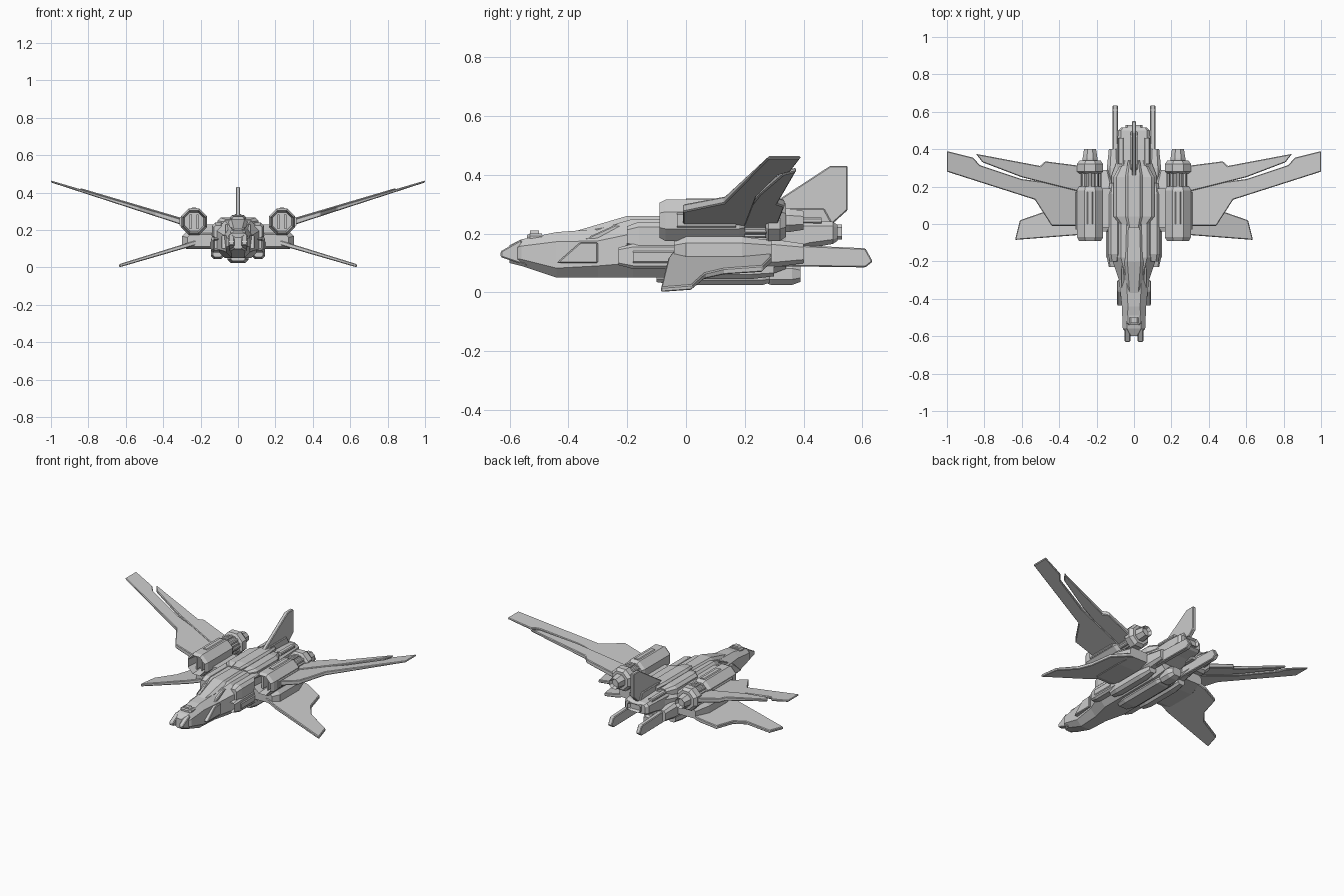
import bpy, bmesh, math

if "Cube" in bpy.data.objects:
    bpy.data.objects.remove(bpy.data.objects["Cube"], do_unlink=True)


def finish(name, bm, mirror):
    """Turn a bmesh into an object with consistent normals."""
    bmesh.ops.recalc_face_normals(bm, faces=bm.faces)
    mesh = bpy.data.meshes.new(name)
    bm.to_mesh(mesh)
    bm.free()
    obj = bpy.data.objects.new(name, mesh)
    bpy.context.collection.objects.link(obj)
    if mirror:
        obj.modifiers.new("Mirror", "MIRROR").use_mirror_merge = False
    return obj


def skin(bm, rings):
    """Bridge equal vertex rings and return the two end caps."""
    for ring, following in zip(rings, rings[1:]):
        for i in range(len(ring)):
            bm.faces.new((ring[i - 1], ring[i], following[i], following[i - 1]))
    return bm.faces.new(rings[0]), bm.faces.new(rings[-1])


def loft(name, sections, x=0, cut=.5, hollow_front=0, hollow_back=0):
    """Chamfered hull along y from sections of (y, half width, low z, high z).
    A hull placed off the centre line is mirrored; its ends can be hollowed."""
    bm = bmesh.new()
    rings = []
    for y, width, low, high in sections:
        tall, middle = (high - low) / 2, (high + low) / 2
        chamfer = cut * min(width, tall)
        corner = [(width - chamfer, tall), (width, tall - chamfer)]
        half = corner + [(px, -pz) for px, pz in reversed(corner)]
        ring = half + [(-px, -pz) for px, pz in half]
        rings.append([bm.verts.new((x + px, y, middle + pz)) for px, pz in ring])
    front, back = skin(bm, rings)
    bmesh.ops.recalc_face_normals(bm, faces=bm.faces)
    for cap, depth in ((front, hollow_front), (back, -hollow_back)):
        if depth:
            bmesh.ops.inset_individual(bm, faces=[cap], thickness=.01)
            bmesh.ops.translate(bm, verts=cap.verts, vec=(0, depth, 0))
    return finish(name, bm, mirror=x != 0)


def hull(name, y, z, width, front=0, back=0, shrink=.7, **options):
    """Straight hull whose ends narrow over the front and back lengths."""
    middle, tall = sum(z) / 2, (z[1] - z[0]) / 2

    def section(at, scale):
        return at, width * scale, middle - tall * scale, middle + tall * scale

    sections = [section(y[0] + front, 1), section(y[1] - back, 1)]
    if front:
        sections.insert(0, section(y[0], shrink))
    if back:
        sections.append(section(y[1], shrink))
    return loft(name, sections, **options)


def slab(name, outline, sides, mirror=False):
    """Thin bevelled panel; each of the two side functions places the outline in space."""
    bm = bmesh.new()
    skin(bm, [[bm.verts.new(place(*point)) for point in outline] for place in sides])
    bevel = finish(name, bm, mirror).modifiers.new("Bevel", "BEVEL")
    bevel.width, bevel.segments = .004, 1


def wing(name, outline, height, thickness):
    """Pair of canted wing panels with an outline in (x, y)."""
    slab(name, outline, (lambda x, y: (x, y, height(x) - thickness(x) / 2),
                         lambda x, y: (x, y, height(x) + thickness(x) / 2)), mirror=True)


def upright(name, outline, x, width):
    """Vertical plate with an outline in (y, z), paired when off centre."""
    slab(name, outline, (lambda y, z: (x - width, y, z),
                         lambda y, z: (x + width, y, z)), mirror=x != 0)


# Fuselage and nose
loft("fuselage", [(-.6, .03, .1, .16), (-.56, .06, .09, .18), (-.44, .065, .05, .205),
                  (-.3, .08, .05, .215), (-.18, .12, .05, .25), (.26, .12, .05, .25),
                  (.34, .09, .08, .25)])
upright("nose_prong", [(-.63, .12), (-.63, .14), (-.56, .18), (-.54, .09)], x=.035, width=.015)
hull("nose_sensor_frame", y=(-.54, -.49), z=(.17, .2), width=.04, front=.01)
hull("nose_sensor", y=(-.53, -.5), z=(.17, .21), width=.025)
upright("nose_cheek", [(-.44, .1), (-.36, .17), (-.3, .17), (-.3, .1)], x=.07, width=.02)
loft("canopy", [(-.37, .03, .19, .21), (-.2, .06, .19, .26), (.03, .05, .2, .26)], cut=.7)
upright("canopy_rail", [(-.35, .18), (-.24, .23), (-.2, .23), (-.2, .18)], x=.06, width=.01)

# Shoulders, side intakes and wing root blocks
hull("shoulder", y=(-.2, .22), z=(.14, .24), width=.035, x=.105, front=.04, back=.06)
hull("side_intake", y=(-.23, .06), z=(.08, .165), width=.035, x=.11,
     front=.05, back=.06, cut=.3, hollow_front=.03)
hull("side_intake_panel", y=(-.18, -.04), z=(.1, .14), width=.01, x=.14)
hull("wing_root_block", y=(-.04, .29), z=(.1, .19), width=.1, x=.2, front=.04, back=.1)
hull("engine_pylon", y=(-.02, .19), z=(.17, .23), width=.05, x=.15)

# Dorsal spine and rear body
hull("spine_plate", y=(0, .31), z=(.2, .266), width=.11, front=.04, back=.06)
hull("spine_ridge", y=(-.02, .34), z=(.23, .28), width=.045, front=.06, back=.08)
loft("rear_body", [(.28, .09, .1, .25), (.42, .09, .15, .245), (.5, .085, .165, .24),
                   (.515, .07, .175, .23)], cut=.4)
for rail_name, low in (("rear_upper_rail", .235), ("rear_lower_rail", .14)):
    hull(rail_name, y=(.32, .46), z=(low, low + .02), width=.015, x=.07)
hull("rear_nozzle", y=(.5, .53), z=(.18, .23), width=.045, cut=.4, hollow_back=.015)

# Belly
hull("belly_keel", y=(-.1, .29), z=(.025, .09), width=.055, front=.07, back=.03)
hull("belly_tail", y=(.26, .39), z=(.025, .1), width=.045, front=.03, back=.03)
hull("belly_side_pod", y=(-.06, .3), z=(.045, .11), width=.035, x=.11, front=.06, back=.08)

# Engine nacelles: octagonal shells with hollow intakes
ENGINE_X, ENGINE_Z = .235, .245
OCTAGON_CUT = 2 - math.sqrt(2)


def engine_part(name, y, radius, **options):
    hull(name, y, (ENGINE_Z - radius, ENGINE_Z + radius), radius,
         x=ENGINE_X, cut=OCTAGON_CUT, **options)


engine_part("nacelle", (-.09, .2), .07, front=.02, back=.02, shrink=.85, hollow_front=.07)
engine_part("nacelle_neck", (.18, .29), .048)
engine_part("nacelle_collar", (.27, .34), .07, front=.01, back=.02, shrink=.8)
engine_part("nacelle_tail", (.33, .4), .04, back=.05, shrink=.8, hollow_back=.02)
for vane_name, side in (("inner_intake_vane", -1), ("outer_intake_vane", 1)):
    hull(vane_name, y=(-.06, 0), z=(ENGINE_Z - .04, ENGINE_Z + .04), width=.006,
         x=ENGINE_X + side * .018)
for step in range(8):
    angle = step * math.tau / 8
    rib_x, rib_z = ENGINE_X + .05 * math.cos(angle), ENGINE_Z + .05 * math.sin(angle)
    hull("nacelle_neck_rib", y=(.19, .28), z=(rib_z - .01, rib_z + .01), width=.01, x=rib_x)
hull("nacelle_top_rail", y=(0, .17), z=(.3, .32), width=.016, x=ENGINE_X)
hull("nacelle_side_rail", y=(-.03, .17), z=(.22, .27), width=.01, x=.303)


# Upper wings: leading blade and trailing flap, split by a slot
def upper_height(x):
    return .15 + .31 * x


def upper_thickness(x):
    return .04 - .03 * x


wing("upper_wing", [(.28, -.01), (.44, -.01), (.53, .13), (1, .28), (1, .39), (.86, .355),
                    (.825, .315), (.6, .24), (.28, .2)], upper_height, upper_thickness)
wing("upper_wing_flap", [(.28, .17), (.6, .25), (.81, .33), (.845, .375), (.5, .31),
                         (.475, .335), (.28, .31)],
     lambda x: upper_height(x) + .006, upper_thickness)

# Lower wings with forward-swept tips
wing("lower_wing", [(.18, -.03), (.31, -.06), (.636, -.085), (.61, .02), (.48, .065),
                    (.43, .13), (.4, .26), (.3, .29), (.18, .29)],
     lambda x: .2 - .3 * x, lambda x: .03 - .02 * x)

# Tail fin and prongs
upright("tail_fin", [(.23, .26), (.49, .43), (.55, .43), (.55, .28), (.5, .235), (.3, .23)],
        x=0, width=.012)
upright("fin_root", [(.24, .24), (.3, .285), (.47, .285), (.5, .23)], x=0, width=.02)
upright("tail_prong", [(.24, .09), (.24, .18), (.32, .163), (.61, .15), (.635, .105),
                       (.61, .085)], x=.1, width=.014)
hull("tail_prong_root", y=(.2, .4), z=(.085, .18), width=.035, x=.11, front=.06, back=.1)
